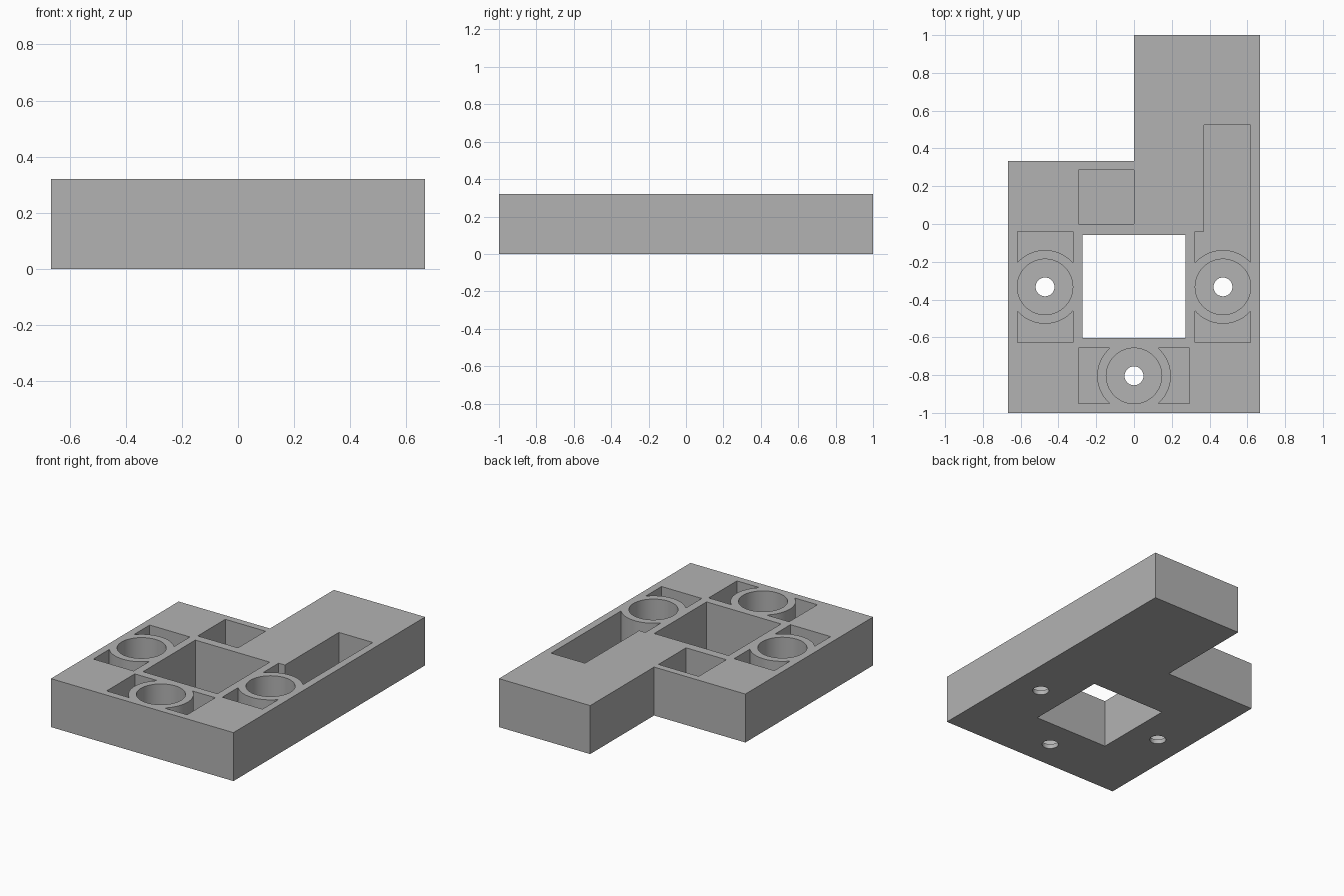
import bpy, bmesh
from math import cos, sin, pi, asin, sqrt
from mathutils import Vector, Matrix

if "Cube" in bpy.data.objects:
    bpy.data.objects.remove(bpy.data.objects["Cube"], do_unlink=True)

HEIGHT, FLOOR = 0.32, 0.03
BORE, RING, HOLE = 0.147, 0.195, 0.05

grey = bpy.data.materials.new("plain grey")
grey.use_nodes = True
color = (0.45, 0.45, 0.45, 1)
grey.diffuse_color = color
grey.node_tree.nodes["Principled BSDF"].inputs["Base Color"].default_value = color


def prism(name, points, bottom, top):
    """Extrude a flat outline upwards into a solid."""
    bm = bmesh.new()
    face = bm.faces.new([bm.verts.new((x, y, bottom)) for x, y in points])
    up = bmesh.ops.extrude_face_region(bm, geom=[face])["geom"]
    bmesh.ops.translate(bm, vec=(0, 0, top - bottom),
                        verts=[v for v in up if isinstance(v, bmesh.types.BMVert)])
    bmesh.ops.recalc_face_normals(bm, faces=bm.faces)
    mesh = bpy.data.meshes.new(name)
    bm.to_mesh(mesh)
    bm.free()
    mesh.materials.append(grey)
    obj = bpy.data.objects.new(name, mesh)
    bpy.context.collection.objects.link(obj)
    return obj


def rect(x0, x1, y0, y1):
    return [(x0, y0), (x1, y0), (x1, y1), (x0, y1)]


def circle(cx, cy, r, sides=64):
    return [(cx + r * cos(2 * pi * i / sides), cy + r * sin(2 * pi * i / sides))
            for i in range(sides)]


def ring_pocket(center, angle, far):
    """Pocket outline beside a bore: far edge is given, near edge follows the ring."""
    half = asin(BORE / RING)
    arc = [(RING * sin(a), RING * cos(a))
           for a in (half - 2 * half * i / 24 for i in range(25))]
    turn = Matrix.Rotation(angle, 2)
    return [tuple(Vector(center) + turn @ Vector(p))
            for p in [(-BORE, far), (BORE, far)] + arc]


# L-shaped body
body = prism("body_block", [(-0.667, -1), (0.667, -1), (0.667, 1), (0, 1),
                            (0, 0.333), (-0.667, 0.333)], 0, HEIGHT)

# Outlines of everything cut out: (outline, bottom)
through = -0.1
cuts = [(rect(-0.272, 0.272, -0.603, -0.057), through),
        (rect(-0.294, 0, 0, 0.287), FLOOR)]

# Bores with screw holes and a pocket on each side
right, left, front = (-0.471, -0.333), (0.471, -0.333), (0, -0.804)
for center, angle in ((right, 0), (left, 0), (front, pi / 2)):
    cuts.append((circle(*center, BORE), FLOOR))
    cuts.append((circle(*center, HOLE, 32), through))
    cuts.append((ring_pocket(center, angle + pi, 0.294), FLOOR))
    if center != left:
        cuts.append((ring_pocket(center, angle, 0.294), FLOOR))

# Long pocket behind the left bore, narrowed along the rear arm
side = ring_pocket(left, 0, 0.294)
outer = left[0] + BORE
cuts.append(([side[0], (0.37, side[0][1]), (0.37, 0.525), (outer, 0.525)] + side[2:], FLOOR))

# Carve the body
bpy.context.view_layer.objects.active = body
body.select_set(True)
for outline, bottom in cuts:
    cutter = prism("cutter", outline, bottom, HEIGHT + 0.1)
    cutter.hide_render = True
    mod = body.modifiers.new("cut", "BOOLEAN")
    mod.operation = "DIFFERENCE"
    mod.solver = "EXACT"
    mod.object = cutter
    bpy.ops.object.modifier_apply(modifier=mod.name)
    bpy.data.objects.remove(cutter, do_unlink=True)

bpy.ops.object.shade_smooth_by_angle(angle=pi / 6)
